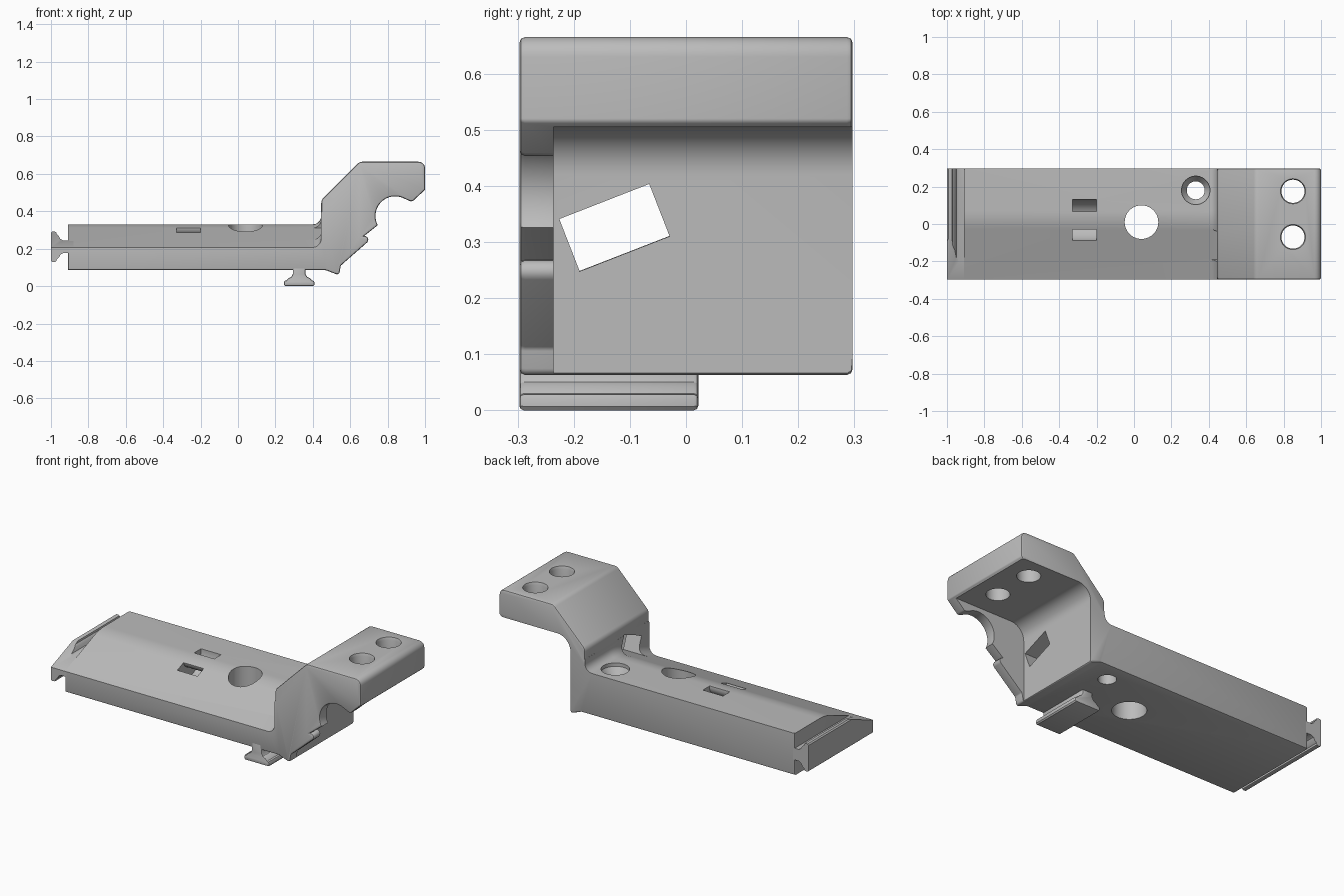
import bpy, bmesh, math
from mathutils import Vector

cube = bpy.data.objects.get("Cube")
if cube:
    bpy.data.objects.remove(cube, do_unlink=True)

grey = bpy.data.materials.new("plain grey")
grey.use_nodes = True
COLOUR = (0.5, 0.5, 0.5, 1)
grey.diffuse_color = COLOUR
grey.node_tree.nodes["Principled BSDF"].inputs["Base Color"].default_value = COLOUR

FRONT, BACK = -0.297, 0.297


def rounded(points, steps=6):
    """Replace each (a, b, radius) corner by a tangent arc."""
    out = []
    for i, (a, b, r) in enumerate(points):
        p = Vector((a, b))
        if r == 0:
            out.append(p)
            continue
        d1 = (Vector(points[i - 1][:2]) - p).normalized()
        d2 = (Vector(points[(i + 1) % len(points)][:2]) - p).normalized()
        half = d1.angle(d2) / 2
        centre = p + (d1 + d2).normalized() * (r / math.sin(half))
        v1 = p + d1 * (r / math.tan(half)) - centre
        v2 = p + d2 * (r / math.tan(half)) - centre
        sweep = v1.angle_signed(v2)
        start = math.atan2(v1.y, v1.x)
        for k in range(steps + 1):
            t = start - sweep * k / steps
            out.append(centre + r * Vector((math.cos(t), math.sin(t))))
    return out


def arc(ca, cb, r, start, end, steps):
    angles = [math.radians(start + (end - start) * k / steps) for k in range(steps + 1)]
    return [Vector((ca + r * math.cos(t), cb + r * math.sin(t))) for t in angles]


def extrude(name, profile, axis, t0, t1, chamfer=0):
    """Extrude a profile along x or y, with optional chamfered ends."""
    place = (lambda p, t: (p[0], t, p[1])) if axis == "y" else (lambda p, t: (t, p[0], p[1]))
    bm = bmesh.new()
    rings = [[bm.verts.new(place(p, t)) for p in profile] for t in (t0, t1)]
    caps = [bm.faces.new(ring) for ring in rings]
    n = len(profile)
    for i in range(n):
        j = (i + 1) % n
        bm.faces.new((rings[0][i], rings[0][j], rings[1][j], rings[1][i]))
    bmesh.ops.recalc_face_normals(bm, faces=bm.faces[:])
    if chamfer:
        edges = list({e for f in caps for e in f.edges})
        bmesh.ops.bevel(bm, geom=edges, offset=chamfer, segments=2, profile=0.5,
                        affect="EDGES", clamp_overlap=False)
    return finish(name, bm)


def lathe_hole(name, x, y, rings):
    """Vertical round cutter from a list of (radius, z) rings."""
    bm = bmesh.new()
    n = 40
    loops = [[bm.verts.new((x + r * math.cos(math.tau * k / n),
                            y + r * math.sin(math.tau * k / n), z)) for k in range(n)]
             for r, z in rings]
    for lo, hi in zip(loops, loops[1:]):
        for k in range(n):
            bm.faces.new((lo[k], lo[(k + 1) % n], hi[(k + 1) % n], hi[k]))
    bm.faces.new(loops[0])
    bm.faces.new(loops[-1])
    bmesh.ops.recalc_face_normals(bm, faces=bm.faces[:])
    return finish(name, bm)


def finish(name, bm):
    mesh = bpy.data.meshes.new(name)
    bm.to_mesh(mesh)
    bm.free()
    mesh.materials.append(grey)
    ob = bpy.data.objects.new(name, mesh)
    bpy.context.collection.objects.link(ob)
    return ob


def cut(target, cutter):
    mod = target.modifiers.new("cut", "BOOLEAN")
    mod.operation = "DIFFERENCE"
    mod.solver = "EXACT"
    mod.object = cutter
    bpy.context.view_layer.objects.active = target
    bpy.ops.object.modifier_apply(modifier=mod.name)


# Body: long bar rising into an overhanging hook
outline = rounded([(-0.91, 0.085, 0), (0.47, 0.085, 0.03), (0.54, 0.058, 0.014),
                   (0.55, 0.11, 0.014), (0.738, 0.275, 0.02)])
outline += arc(0.84, 0.375, 0.105, 208, 65, 20)
outline += rounded([(0.882, 0.47, 0), (0.93, 0.45, 0.02), (1.0, 0.515, 0.012),
                    (1.0, 0.665, 0.035), (0.65, 0.665, 0.04), (0.445, 0.46, 0.04),
                    (0.445, 0.40, 0), (-0.91, 0.40, 0)])[1:]
body = extrude("bracket_body", outline, "y", FRONT, BACK, 0.01)

# T-shaped rails on the bar end and underneath
half_tee = [(0.034, -0.03), (0.034, 0.025), (0.042, 0.04), (0.058, 0.048),
            (0.068, 0.06), (0.078, 0.062), (0.081, 0.07), (0.081, 0.083), (0.075, 0.09)]
tee = half_tee + [(-u, v) for u, v in reversed(half_tee)]
end_rail = extrude("end_rail", [(-0.91 - v, 0.21 + u) for u, v in tee], "y", FRONT, BACK)
lower_rail = extrude("lower_rail", [(0.327 + u, 0.09 - v) for u, v in tee], "y", FRONT, 0.022, 0.008)

# Sloped top of the bar, with a fillet where it meets the hook
slope = rounded([(-0.45, 0.147, 0), (0.02, 0.33, 0.27), (0.45, 0.33, 0),
                 (0.45, 1.0, 0), (-0.45, 1.0, 0)], 10)
top_cutter = extrude("top_cutter", slope, "x", -1.2, 0.4448)
bm = bmesh.new()
bm.from_mesh(top_cutter.data)
inner = [e for e in bm.edges if all(v.co.x > 0.4 and v.co.z < 0.5 for v in e.verts)]
bmesh.ops.bevel(bm, geom=inner, offset=0.045, segments=5, profile=0.5,
                affect="EDGES", clamp_overlap=False)
bm.to_mesh(top_cutter.data)
bm.free()

# Undercut behind the front web of the hook
undercut = rounded([(0.538, -0.2, 0), (1.3, -0.2, 0), (1.3, 0.505, 0), (0.538, 0.505, 0.085)], 10)
undercut_cutter = extrude("undercut_cutter", undercut, "y", -0.236, 0.6)

# Tilted slot through the hook wall, flush with the slope
tilt = math.atan(0.39)
along = Vector((math.cos(tilt), math.sin(tilt)))
across = Vector((-along.y, along.x))
mid = Vector((-0.1275, 0.3255))
slot = [mid + along * a * 0.086 + across * b * 0.05
        for a, b in ((-1, -1), (1, -1), (1, 1), (-1, 1))]
slot_cutter = extrude("slot_cutter", slot, "x", 0.38, 0.7)

# Curved strap tunnel opening twice in the bar top
tunnel = arc(0.018, 0.32, 0.112, 180, 360, 16) + [Vector((0.13, 0.5)), Vector((0.05, 0.5))]
tunnel += arc(0.018, 0.32, 0.05, 360, 180, 12) + [Vector((-0.032, 0.5)), Vector((-0.094, 0.5))]
tunnel_cutter = extrude("tunnel_cutter", tunnel, "x", -0.33, -0.2)

# Round holes
holes = [
    lathe_hole("large_hole", 0.04, 0.01, [(0.09, -0.1), (0.09, 0.7)]),
    lathe_hole("countersunk_hole", 0.33, 0.18,
               [(0.048, 0.0), (0.048, 0.27), (0.076, 0.31), (0.076, 0.42)]),
] + [
    lathe_hole("hook_hole", 0.85, y, [(0.062, 0.3), (0.062, 0.65), (0.069, 0.67), (0.069, 0.8)])
    for y in (0.175, -0.07)
]

cutters = [top_cutter, undercut_cutter, slot_cutter, tunnel_cutter] + holes
for cutter in cutters:
    cut(body, cutter)
cut(end_rail, top_cutter)
for cutter in cutters:
    bpy.data.objects.remove(cutter, do_unlink=True)

# Smooth curved walls, keep edges crisp
for ob in (body, end_rail, lower_rail):
    bpy.ops.object.select_all(action="DESELECT")
    ob.select_set(True)
    bpy.context.view_layer.objects.active = ob
    bpy.ops.object.shade_smooth_by_angle(angle=math.radians(30))
